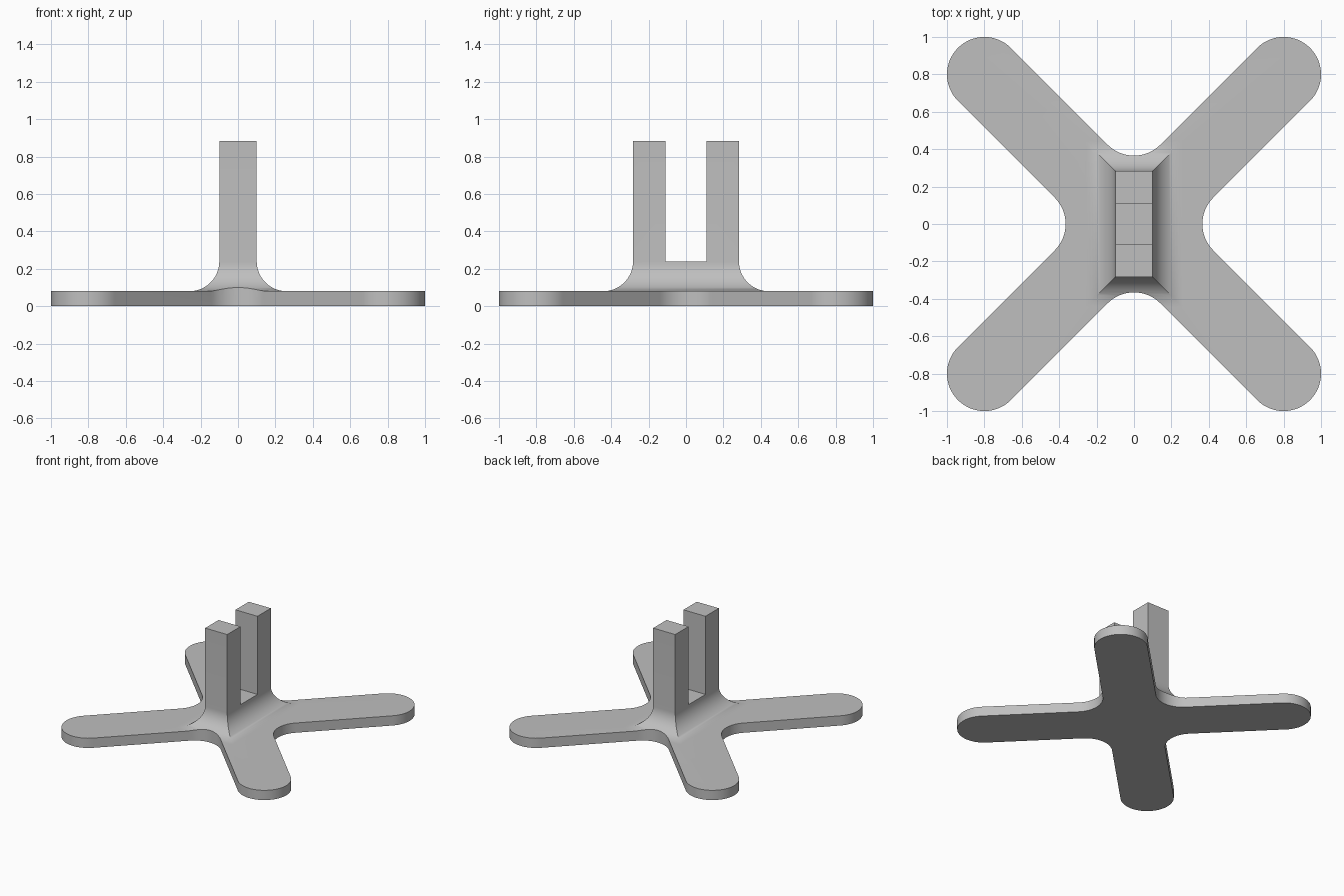
import bpy, bmesh, math
from mathutils import Matrix

if "Cube" in bpy.data.objects:
    bpy.data.objects.remove(bpy.data.objects["Cube"])

BASE_T, ARM_C, ARM_R = 0.08, 0.8, 0.2        # plate thickness, arm end centre, arm half width
POST_X, POST_Y, POST_TOP = 0.1, 0.283, 0.882
FILLET, NOTCH_Y = 0.16, 0.11

grey = bpy.data.materials.new("plain grey")
grey.diffuse_color = (0.52, 0.52, 0.52, 1)
grey.use_nodes = True
grey.node_tree.nodes["Principled BSDF"].inputs["Base Color"].default_value = grey.diffuse_color


def finish(name, bm):
    bmesh.ops.recalc_face_normals(bm, faces=bm.faces)
    mesh = bpy.data.meshes.new(name)
    bm.to_mesh(mesh)
    bm.free()
    mesh.materials.append(grey)
    obj = bpy.data.objects.new(name, mesh)
    bpy.context.collection.objects.link(obj)
    return obj


def loft(name, rings):
    """Skin a stack of closed rings and cap both ends."""
    bm = bmesh.new()
    loops = [[bm.verts.new(p) for p in ring] for ring in rings]
    n = len(loops[0])
    for a, b in zip(loops, loops[1:]):
        for i in range(n):
            j = (i + 1) % n
            bm.faces.new((a[i], a[j], b[j], b[i]))
    bm.faces.new(loops[0])
    bm.faces.new(loops[-1])
    return finish(name, bm)


def rect(x, y, z):
    return [(-x, -y, z), (x, -y, z), (x, y, z), (-x, y, z)]


def arc(cx, cy, r, start, end, steps):
    return [(cx + r * math.cos(math.radians(start + (end - start) * i / steps)),
             cy + r * math.sin(math.radians(start + (end - start) * i / steps)))
            for i in range(steps + 1)]


# Cross outline: one rounded arm end and one filleted crotch, repeated four times
crotch = ARM_R * math.sqrt(2) + ARM_R * math.sqrt(2)
quarter = arc(ARM_C, ARM_C, ARM_R, -45, 135, 32) + arc(0, crotch, ARM_R, -45, -135, 16)
outline = []
for k in range(4):
    turn = Matrix.Rotation(k * math.pi / 2, 2)
    outline += [(turn[0][0] * x + turn[0][1] * y, turn[1][0] * x + turn[1][1] * y)
                for x, y in quarter]
cross = loft("cross_cutter", [[(x, y, z) for x, y in outline] for z in (-0.2, 1.2)])

# Stand: slab, concave mitred skirt and post in one stack
rings = [rect(1.3, 1.3, 0), rect(1.3, 1.3, BASE_T)]
for i in range(17):
    t = math.pi / 2 * i / 16
    d = FILLET * (1 - math.sin(t))
    rings.append(rect(POST_X + d, POST_Y + d, BASE_T + FILLET * (1 - math.cos(t))))
rings.append(rect(POST_X, POST_Y, POST_TOP))
stand = loft("cross_stand", rings)

# Slot between the two prongs
slot = loft("slot_cutter", [rect(0.5, NOTCH_Y, BASE_T + FILLET), rect(0.5, NOTCH_Y, 1.2)])

# Trim the slab and skirt to the cross, then cut the slot
bpy.context.view_layer.objects.active = stand
stand.select_set(True)
for cutter, mode in ((cross, 'INTERSECT'), (slot, 'DIFFERENCE')):
    mod = stand.modifiers.new(cutter.name, 'BOOLEAN')
    mod.object, mod.operation, mod.solver = cutter, mode, 'EXACT'
    bpy.ops.object.modifier_apply(modifier=mod.name)
    bpy.data.objects.remove(cutter)

bpy.ops.object.shade_smooth_by_angle(angle=math.radians(30))
